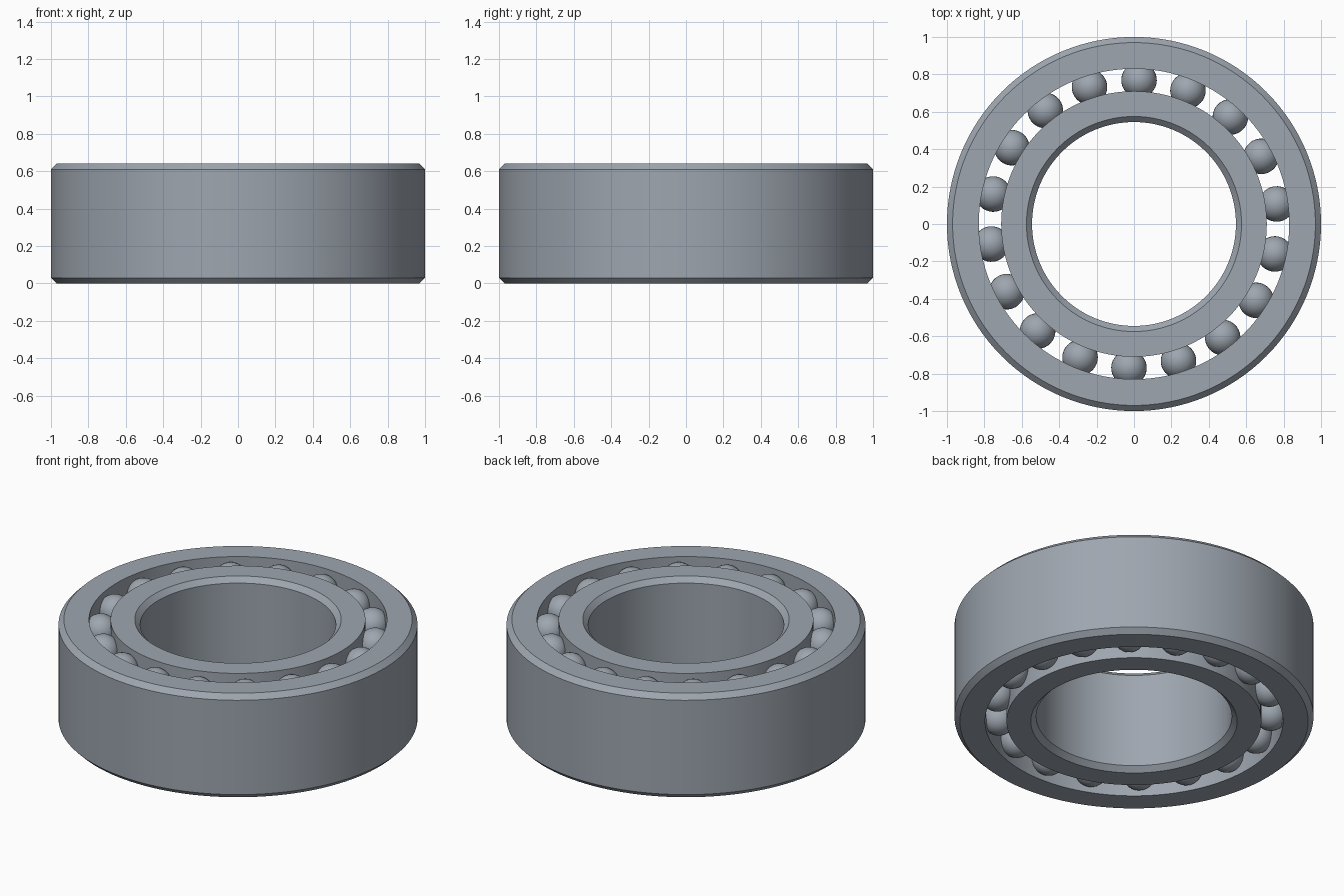
import bpy
import bmesh
import math
from mathutils import Matrix

cube = bpy.data.objects.get("Cube")
if cube:
    bpy.data.objects.remove(cube, do_unlink=True)

HEIGHT = 0.64
CHAMFER = 0.03
BALL_RADIUS = 0.095
PITCH_RADIUS = 0.77
BALL_COUNT = 18
ROW_INSET = 0.11
PHASE = math.radians(88)

# Brushed steel shared by every part
steel = bpy.data.materials.new("steel_grey")
steel.use_nodes = True
steel.diffuse_color = (0.34, 0.38, 0.43, 1)
steel.node_tree.nodes["Principled BSDF"].inputs["Base Color"].default_value = steel.diffuse_color


def finish(bm, name):
    mesh = bpy.data.meshes.new(name)
    bm.to_mesh(mesh)
    bm.free()
    mesh.materials.append(steel)
    obj = bpy.data.objects.new(name, mesh)
    bpy.context.collection.objects.link(obj)
    bpy.ops.object.select_all(action='DESELECT')
    obj.select_set(True)
    bpy.context.view_layer.objects.active = obj
    bpy.ops.object.shade_smooth_by_angle(angle=math.radians(30))
    return obj


def ring(name, race, rim):
    """Revolve a section with a plain race side and a chamfered rim side."""
    inset = rim + math.copysign(CHAMFER, race - rim)
    section = [(race, 0), (inset, 0), (rim, CHAMFER),
               (rim, HEIGHT - CHAMFER), (inset, HEIGHT), (race, HEIGHT)]
    bm = bmesh.new()
    verts = [bm.verts.new((r, 0, z)) for r, z in section]
    edges = [bm.edges.new((v, verts[i - 1])) for i, v in enumerate(verts)]
    bmesh.ops.spin(bm, geom=verts + edges, cent=(0, 0, 0), axis=(0, 0, 1),
                   angle=math.tau, steps=128)
    bmesh.ops.remove_doubles(bm, verts=bm.verts[:], dist=1e-4)
    bmesh.ops.recalc_face_normals(bm, faces=bm.faces[:])
    return finish(bm, name)


def ball_row(name, z):
    bm = bmesh.new()
    for i in range(BALL_COUNT):
        turn = Matrix.Rotation(PHASE + math.tau * i / BALL_COUNT, 4, 'Z')
        place = turn @ Matrix.Translation((PITCH_RADIUS, 0, z))
        bmesh.ops.create_uvsphere(bm, u_segments=32, v_segments=16,
                                  radius=BALL_RADIUS, matrix=place)
    return finish(bm, name)


# Outer and inner rings
ring("outer_ring", race=0.83, rim=1.0)
ring("inner_ring", race=0.71, rim=0.545)

# Two rows of balls between the rings
ball_row("lower_balls", ROW_INSET)
ball_row("upper_balls", HEIGHT - ROW_INSET)
